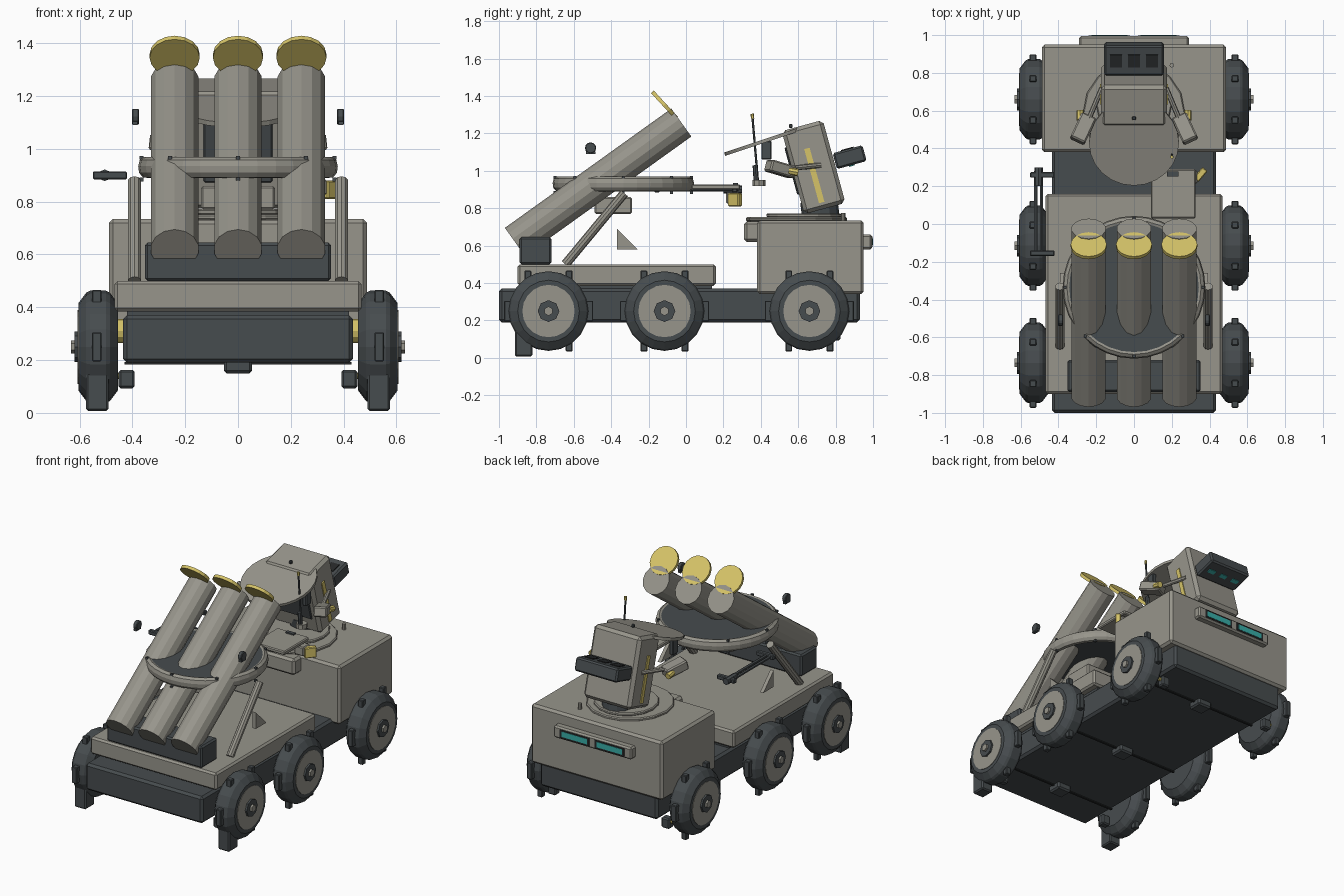
import bpy, bmesh, math
from mathutils import Vector, Matrix, Euler

cube = bpy.data.objects.get("Cube")
if cube:
    bpy.data.objects.remove(cube, do_unlink=True)


def material(name, rgb):
    m = bpy.data.materials.new(name)
    m.use_nodes = True
    m.diffuse_color = (*rgb, 1)
    m.node_tree.nodes["Principled BSDF"].inputs["Base Color"].default_value = (*rgb, 1)
    return m


GRAY = material("warm_gray", (0.31, 0.30, 0.26))
DARK = material("dark_slate", (0.062, 0.072, 0.077))
YELLOW = material("sand_yellow", (0.67, 0.55, 0.14))
TEAL = material("teal", (0.04, 0.42, 0.39))
BLACK = material("near_black", (0.02, 0.022, 0.023))


def finish(name, bm, mat, bevel=0):
    bmesh.ops.recalc_face_normals(bm, faces=bm.faces)
    me = bpy.data.meshes.new(name)
    bm.to_mesh(me)
    bm.free()
    me.materials.append(mat)
    ob = bpy.data.objects.new(name, me)
    bpy.context.scene.collection.objects.link(ob)
    if bevel:
        mod = ob.modifiers.new("bevel", "BEVEL")
        mod.width, mod.segments = bevel, 1
    return ob


def box(name, c, size, mat, bevel=0, rot=(0, 0, 0)):
    bm = bmesh.new()
    bmesh.ops.create_cube(bm, size=1)
    turn = Euler([math.radians(a) for a in rot]).to_matrix().to_4x4()
    bmesh.ops.transform(bm, verts=bm.verts, matrix=Matrix.Diagonal((*size, 1)))
    ob = finish(name, bm, mat, bevel)
    ob.matrix_world = Matrix.Translation(c) @ turn
    return ob


def span(name, x, y, z, mat, bevel=0):
    """Box from its limits along each axis."""
    return box(name, [(a + b) / 2 for a, b in (x, y, z)],
               [b - a for a, b in (x, y, z)], mat, bevel)


def rod(name, a, b, r, mat, sides=8, bevel=0, r2=None):
    a, b = Vector(a), Vector(b)
    bm = bmesh.new()
    bmesh.ops.create_cone(bm, cap_ends=True, segments=sides, radius1=r,
                          radius2=r if r2 is None else r2, depth=(b - a).length)
    ob = finish(name, bm, mat, bevel)
    q = (b - a).to_track_quat("Z", "Y").to_matrix().to_4x4()
    ob.matrix_world = Matrix.Translation((a + b) / 2) @ q
    return ob


def lathe(name, profile, steps, mat, closed=False):
    """Spin (radius, height) points about z."""
    bm = bmesh.new()
    vs = [bm.verts.new((r, 0, h)) for r, h in profile]
    es = [bm.edges.new(p) for p in zip(vs, vs[1:])]
    if closed:
        es.append(bm.edges.new((vs[-1], vs[0])))
    bmesh.ops.spin(bm, geom=vs + es, cent=(0, 0, 0), axis=(0, 0, 1),
                   angle=math.tau, steps=steps)
    bmesh.ops.remove_doubles(bm, verts=bm.verts, dist=0.0005)
    return finish(name, bm, mat)


# Hull
span("chassis", (-.435, .435), (-1, .93), (.19, .37), DARK, .015)
span("deck", (-.468, .468), (-.9, .16), (.385, .5), GRAY, .012)
span("deck_spacer", (-.42, .42), (-.86, .14), (.36, .39), DARK)
span("rear_cabin", (-.488, .488), (.38, .95), (.34, .735), GRAY, .015)
span("cabin_nose", (-.2, .2), (.31, .4), (.62, .73), GRAY, .015)
span("window_panel", (-.29, .29), (.94, .995), (.58, .66), GRAY, .01)
for s in (-1, 1):
    box("window_frame", (s * .13, .995, .62), (.22, .006, .055), BLACK)
    box("window", (s * .13, .997, .62), (.19, .006, .036), TEAL)
for y in (-.735, -.115, .66):
    box("differential", (0, y, .175), (.106, .1, .05), DARK, .01)
    box("axle_seam", (0, y, .188), (.86, .015, .01), BLACK)

# Wheels
TYRE = [(0, 0), (.165, 0), (.205, .03), (.213, .045), (.213, .105),
        (.205, .12), (.165, .15), (.14, .15), (.14, .14), (0, .14)]
for s in (-1, 1):
    for y in (-.735, -.115, .66):
        tyre = lathe("tyre", TYRE, 20, DARK)
        tyre.matrix_world = (Matrix.Translation((s * .455, y, .25))
                             @ Matrix.Rotation(s * math.pi / 2, 4, "Y"))
        for part, x, r, n, m in (("rim", .608, .14, 20, GRAY), ("hub", .62, .058, 8, DARK),
                                 ("hub_bolt", .633, .025, 6, GRAY)):
            rod(part, (s * .59, y, .25), (s * x, y, .25), r, m, n)
        rod("axle_disc", (s * .43, y, .31), (s * .457, y, .31), .045, YELLOW, 12)
        for k in range(6):
            a = k * math.tau / 6
            box("tread_lug", (s * .535, y + .22 * math.cos(a), .25 + .186 * math.sin(a)),
                (.036, .036, .11), DARK, .004)
    box("front_foot", (s * .533, -.868, .08), (.085, .095, .145), DARK, .008)
    for y in (-.8, .8):
        box("tow_block", (s * .422, y, .128), (.06, .05, .07), DARK, .008)
        rod("tow_pin", (s * .44, y, .14), (s * .465, y, .14), .012, YELLOW)

# Launcher cradle, ring and struts
span("tube_cradle", (-.353, .353), (-.89, -.72), (.5, .645), DARK, .01)
RING_Y = -.335
rim = lathe("ring_rim", [(.34, .89), (.36, .892), (.375, .91), (.378, .935), (.372, .958),
                         (.355, .97), (.34, .965)], 32, GRAY, True)
rim.location.y = RING_Y
rod("ring_plate", (0, RING_Y, .95), (0, RING_Y, .966), .35, DARK, 32)
for k in range(8):
    a = k * math.tau / 8
    p = Vector((math.cos(a), math.sin(a), 0))
    c = Vector((0, RING_Y, .966)) + p * .365
    box("ring_bolt", c, (.015, .015, .014), DARK)
    box("ring_underbolt", c - Vector((0, 0, .082)), (.015, .015, .014), DARK)
span("ring_pedestal", (-.14, .14), (-.49, -.29), (.77, .86), GRAY, .008)
for s in (-1, 1):
    rod("ring_strut", (s * .392, -.645, .5), (s * .392, -.33, .88), .025, GRAY, 10)
    rod("sight_disc", (s * .375, -.51, 1.122), (s * .402, -.51, 1.122), .03, DARK, 12, .004)
    box("sight_foot", (s * .39, -.51, 1.097), (.02, .05, .014), DARK)
    # Triangular gusset
    bm = bmesh.new()
    tri = bm.faces.new([bm.verts.new((s * .38 - .012, y, z))
                        for y, z in ((-.37, .69), (-.37, .58), (-.26, .58))])
    ext = bmesh.ops.extrude_face_region(bm, geom=[tri])
    bmesh.ops.translate(bm, vec=(.024, 0, 0),
                        verts=[v for v in ext["geom"] if isinstance(v, bmesh.types.BMVert)])
    finish("gusset", bm, GRAY)

# Launch tubes with open lids
for x in (-.24, 0, .24):
    rod("launch_tube", (x, -.915, .62), (x, -.025, 1.258), .092, GRAY, 14)
    lid = Vector((x, -.115, 1.352))
    n = Vector((0, .735, .677)) * .01
    rod("tube_lid", lid - n, lid + n, .095, YELLOW, 16)

# Turntable and tilted head
rod("turntable", (0, .59, .73), (0, .59, .752), .27, GRAY, 16, .006)
rod("turntable_step", (0, .63, .75), (0, .63, .772), .2, GRAY, 16, .006)
rod("neck", (0, .72, .76), (0, .71, .84), .1, DARK, 12)
TILT = 15.3
box("head", (0, .682, 1.02), (.35, .228, .46), GRAY, .02, (TILT, 0, 0))
visor = rod("visor", (0, .435, 1.155), (0, .429, 1.173), .238, GRAY, 24)
box("head_top_bolt", (0, .56, 1.24), (.02, .02, .02), DARK, .004)
box("face_panel", (0, .57, 1.0), (.26, .02, .26), DARK, .005, (TILT, 0, 0))
box("rear_visor", (0, .875, 1.073), (.315, .165, .088), DARK, .01, (TILT, 0, 0))
for x in (-.095, 0, .095):
    box("visor_slot", (x, .862, 1.117), (.062, .07, .006), BLACK, 0, (TILT, 0, 0))
    box("visor_light", (x, .886, 1.028), (.05, .03, .006), TEAL, 0, (TILT, 0, 0))
for s in (-1, 1):
    box("head_stripe", (s * .177, .686, .975), (.008, .03, .3), YELLOW, 0, (TILT, 0, 0))
    box("arm_pod", (s * .27, .505, 1.01), (.085, .15, .065), GRAY, .008, (-15, 0, s * 25))
    box("arm_mount", (s * .21, .43, 1.11), (.03, .055, .1), DARK, .005)
    rod("arm_rod", (s * .17, .72, 1.03), (s * .25, .53, 1.01), .014, GRAY)
    rod("arm_tip", (s * .285, .55, 1.0), (s * .285, .6, .99), .02, YELLOW)

# Antenna
rod("antenna_base", (.2, .39, .92), (.2, .39, .95), .035, GRAY)
rod("antenna_socket", (.2, .375, .95), (.2, .37, 1.03), .014, DARK)
rod("antenna", (.2, .385, .94), (.2, .355, 1.29), .006, DARK, 6)
rod("antenna_tip", (.2, .356, 1.28), (.2, .354, 1.305), .009, YELLOW, 6)
rod("cabin_post", (.2, .84, .73), (.2, .84, .775), .012, GRAY)

# Side tray and lamp
span("tray", (.09, .325), (.03, .29), (.9, .927), GRAY, .006)
box("tray_latch", (.205, .265, .93), (.06, .025, .012), DARK)
box("tray_lamp", (.3, .25, .855), (.07, .07, .06), GRAY, .006)
box("lamp_lens", (.352, .262, .845), (.035, .075, .07), YELLOW, .005, (0, 0, -40))

# Side tool rack
for x in (-.52, -.49):
    rod("rack_rail", (x, -.16, .9), (x, .28, .9), .01, DARK, 6)
for y in (-.155, .26):
    box("rack_bar", (-.485, y, .9), (.13, .03, .03), DARK, .005)
rod("rack_grip", (-.505, .2, .9), (-.505, .3, .9), .022, DARK, 8)
